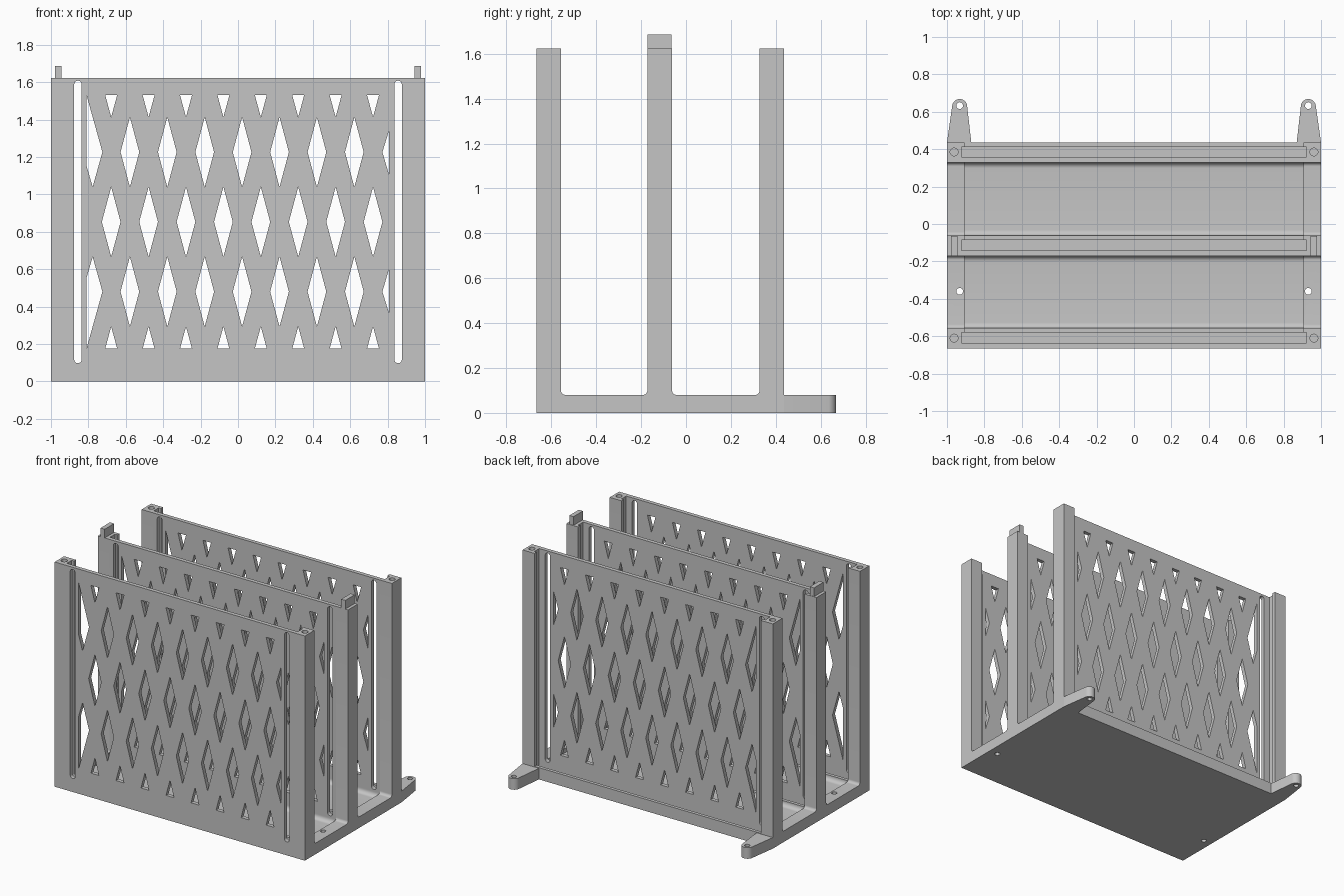
import bpy, bmesh, math
from mathutils import Matrix

cube = bpy.data.objects.get("Cube")
if cube:
    bpy.data.objects.remove(cube, do_unlink=True)

grey = bpy.data.materials.new("plain grey")
grey.use_nodes = True
tone = (0.56, 0.56, 0.56, 1)
grey.diffuse_color = tone
grey.node_tree.nodes["Principled BSDF"].inputs["Base Color"].default_value = tone

# Profile plane for each extrusion axis
FRAMES = {
    "x": Matrix(((0, 0, 1, 0), (1, 0, 0, 0), (0, 1, 0, 0), (0, 0, 0, 1))),
    "y": Matrix(((1, 0, 0, 0), (0, 0, -1, 0), (0, 1, 0, 0), (0, 0, 0, 1))),
    "z": Matrix.Identity(4),
}


def activate(obj):
    bpy.ops.object.select_all(action="DESELECT")
    obj.select_set(True)
    bpy.context.view_layer.objects.active = obj


def smooth(obj):
    activate(obj)
    bpy.ops.object.shade_smooth_by_angle(angle=math.radians(35))


def prism(name, loops, axis, lo, hi):
    """Extrude an outline (first loop) with holes (other loops) along an axis."""
    curve = bpy.data.curves.new(name, "CURVE")
    curve.dimensions = "2D"
    curve.fill_mode = "BOTH"
    curve.extrude = (hi - lo) / 2
    for loop in loops:
        spline = curve.splines.new("POLY")
        spline.points.add(len(loop) - 1)
        for point, (u, v) in zip(spline.points, loop):
            point.co = (u, v, 0, 1)
        spline.use_cyclic_u = True
    temp = bpy.data.objects.new(name + "_curve", curve)
    bpy.context.collection.objects.link(temp)
    graph = bpy.context.evaluated_depsgraph_get()
    mesh = bpy.data.meshes.new_from_object(temp.evaluated_get(graph))
    bpy.data.objects.remove(temp, do_unlink=True)
    bpy.data.curves.remove(curve)
    mid = (lo + hi) / 2
    shift = Matrix.Translation([mid if a == axis else 0 for a in "xyz"])
    mesh.transform(shift @ FRAMES[axis])
    bm = bmesh.new()
    bm.from_mesh(mesh)
    bmesh.ops.remove_doubles(bm, verts=bm.verts, dist=1e-5)
    bmesh.ops.recalc_face_normals(bm, faces=bm.faces)
    bm.to_mesh(mesh)
    bm.free()
    mesh.materials.clear()
    mesh.materials.append(grey)
    obj = bpy.data.objects.new(name, mesh)
    bpy.context.collection.objects.link(obj)
    smooth(obj)
    return obj


def arc(cu, cv, r, start, end, n=8):
    steps = [math.radians(start + (end - start) * i / n) for i in range(n + 1)]
    return [(cu + r * math.cos(a), cv + r * math.sin(a)) for a in steps]


def circle(cu, cv, r):
    return arc(cu, cv, r, 0, 345, 23)


def rect(u0, u1, v0, v1):
    return [(u0, v0), (u1, v0), (u1, v1), (u0, v1)]


def cut(obj, outline, lo, hi):
    """Remove a vertical prism from an object."""
    cutter = prism("cutter", [outline], "z", lo, hi)
    cutter.hide_render = True
    mod = obj.modifiers.new("cut", "BOOLEAN")
    mod.operation = "DIFFERENCE"
    mod.solver = "EXACT"
    mod.object = cutter
    activate(obj)
    bpy.ops.object.modifier_apply(modifier=mod.name)
    bpy.data.objects.remove(cutter, do_unlink=True)
    smooth(obj)


TOP = 1.623
RAIL = 0.085
FLOOR = 0.05
SKIN = 0.029
WALLS = {"front": (-0.665, -0.557), "middle": (-0.172, -0.062), "back": (0.328, 0.437)}


def comb(height, floor, r):
    """Side profile: three uprights joined by a floor with rounded inner corners."""
    (f0, f1), (m0, m1), (b0, b1) = WALLS.values()
    pts = [(f0, 0), (b1, 0), (b1, height), (b0, height)]
    for right, left, nxt in ((b0, m1, m0), (m0, f1, f0)):
        pts += arc(right - r, floor + r, r, 0, -90)
        pts += arc(left + r, floor + r, r, -90, -180)
        pts += [(left, height), (nxt, height)]
    return pts


def cut_grooves(obj):
    """Sheet channel behind each panel, open at the top."""
    for y0, y1 in WALLS.values():
        cut(obj, rect(-0.923, 0.923, y0 + SKIN, y1 - 0.024), FLOOR, TOP + 0.2)


# Recessed floor with low grooved rails
cut_grooves(prism("floor_and_rails", [comb(RAIL, FLOOR, 0.03)], "x", -0.905, 0.905))

# End frames with grooved posts, mounting tabs and locating pegs
for side, s in (("left", 1), ("right", -1)):
    lo, hi = sorted((s * 0.905, s))
    frame = prism(side + "_end_frame", [comb(TOP, 0.08, 0.02)], "x", lo, hi)
    cut_grooves(frame)
    cut(frame, circle(s * 0.932, -0.36, 0.018), -0.1, 0.2)
    for y in (-0.61, 0.385):
        cut(frame, circle(s * 0.962, y, 0.021), TOP - 0.1, TOP + 0.1)

    outline = [(0.87, 0.437), (1, 0.437)] + arc(0.932, 0.628, 0.04, 10, 170, 14)
    tab = [(s * x, y) for x, y in outline]
    prism(side + "_mounting_tab", [tab, circle(s * 0.932, 0.633, 0.018)], "z", 0, 0.08)

    lo, hi = sorted((s * 0.945, s * 0.978))
    prism(side + "_peg", [rect(-0.172, -0.065, TOP, 1.686)], "x", lo, hi)


# Perforation pattern shared by the panels
def diamond(x, z, hw=0.05, hh=0.187):
    return [(x - hw, z), (x, z - hh), (x + hw, z), (x, z + hh)]


MID = 0.853
holes = []
for i in range(8):
    x = -0.678 + 0.2 * i
    holes.append(diamond(x, MID))
    for s in (1, -1):
        base, tip = MID + s * 0.678, MID + s * 0.56
        holes.append([(x - 0.032, base), (x + 0.032, base), (x, tip)])
        if i < 7:
            holes.append(diamond(x + 0.1, MID + s * 0.373))
for s in (1, -1):
    # Clipped openings along both edges
    holes.append([(-0.81, MID + s * h) for h in (0.3, 0.678)]
                 + [(-0.725, MID + s * 0.373), (-0.777, MID + s * 0.187)])
    holes.append([(0.808, MID + s * 0.49), (0.772, MID + s * 0.373), (0.808, MID + s * 0.25)])
    # Long round-ended slots beside the posts
    c = s * 0.856
    holes.append(arc(c, 1.588, 0.02, 0, 180) + arc(c, 0.117, 0.02, 180, 360))

# Thin perforated panels on the front face of each pair of posts
for name, (y0, y1) in WALLS.items():
    prism(name + "_panel", [rect(-0.905, 0.905, RAIL, TOP)] + holes, "y", -y0 - SKIN, -y0)
    panel = bpy.data.objects[name + "_panel"]
    panel.data.transform(Matrix.Translation((0, 2 * y0 + SKIN, 0)))
